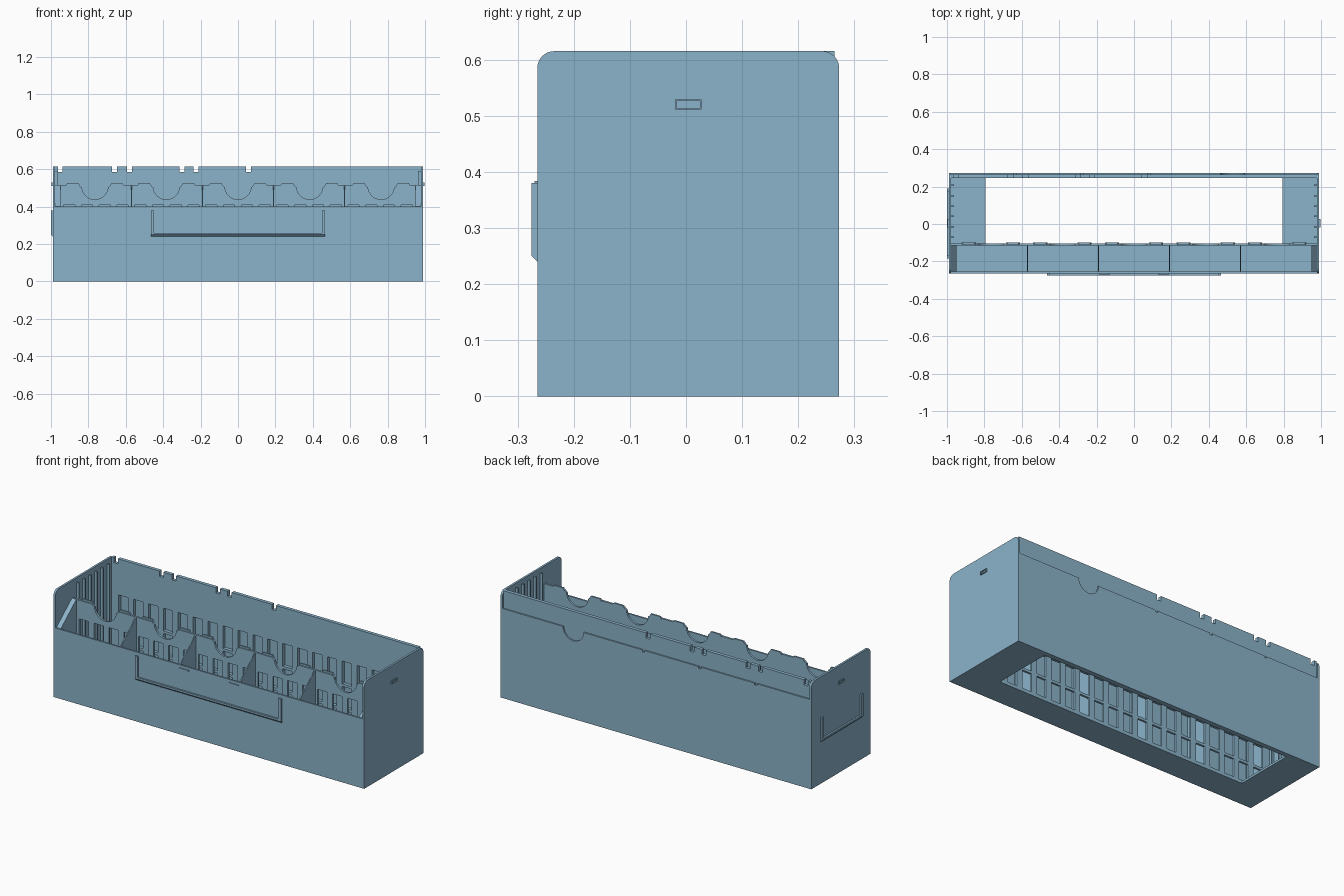
import bpy, bmesh, math

if "Cube" in bpy.data.objects:
    bpy.data.objects.remove(bpy.data.objects["Cube"])

mat = bpy.data.materials.new("slate_blue")
mat.diffuse_color = (0.26, 0.45, 0.59, 1)
mat.use_nodes = True
mat.node_tree.nodes["Principled BSDF"].inputs["Base Color"].default_value = mat.diffuse_color


def prism(bm, pts, axis, lo, hi):
    """Extrude a 2D outline along an axis (x: pts=(y,z), y: pts=(x,z), z: pts=(x,y))."""
    def place(p, d):
        return {"x": (d, p[0], p[1]), "y": (p[0], d, p[1]), "z": (p[0], p[1], d)}[axis]
    a = [bm.verts.new(place(p, lo)) for p in pts]
    b = [bm.verts.new(place(p, hi)) for p in pts]
    n = len(pts)
    bm.faces.new(a)
    bm.faces.new(b[::-1])
    for i in range(n):
        j = (i + 1) % n
        bm.faces.new((a[j], a[i], b[i], b[j]))


def box(bm, x0, x1, y0, y1, z0, z1):
    prism(bm, [(x0, y0), (x1, y0), (x1, y1), (x0, y1)], "z", z0, z1)


def finish(bm, name):
    bmesh.ops.recalc_face_normals(bm, faces=bm.faces)
    me = bpy.data.meshes.new(name)
    bm.to_mesh(me)
    bm.free()
    me.materials.append(mat)
    ob = bpy.data.objects.new(name, me)
    bpy.context.collection.objects.link(ob)
    return ob


def arc(cx, cz, r, a0, a1, n=20):
    return [(cx + r * math.cos(math.radians(a0 + (a1 - a0) * i / n)),
             cz + r * math.sin(math.radians(a0 + (a1 - a0) * i / n))) for i in range(n + 1)]


def slots(centres, width, top, depth):
    """Square notches along a top edge, listed left to right."""
    pts = []
    for c in sorted(centres):
        pts += [(c - width / 2, top), (c - width / 2, top - depth),
                (c + width / 2, top - depth), (c + width / 2, top)]
    return pts


W, FRONT, BACK, TOP = 0.99, -0.265, 0.273, 0.615
INNER = 0.978                 # inner face of the end walls
RIM, LEDGE = 0.40, 0.515      # front rim and back ledge heights
PITCH, SLOT, COLS = 0.095, 0.06, 20
ROWS = [0.0, 0.02, 0.125, 0.14, 0.262, 0.277, 0.408, 0.42]


def lattice(bm, y0, y1):
    """Upright bars and cross rails leaving rows of tall openings."""
    for i in range(COLS + 1):
        c = (i - COLS / 2) * PITCH
        h = (PITCH - SLOT) / 2
        x0, x1 = c - h, c + h
        if i == 0:
            x0 = -INNER
        if i == COLS:
            x1 = INNER
        box(bm, x0, x1, y0, y1, 0, ROWS[-1])
    for i in range(COLS):
        x0 = (i - COLS / 2) * PITCH + (PITCH - SLOT) / 2
        for z0, z1 in zip(ROWS[::2], ROWS[1::2]):
            box(bm, x0, x0 + SLOT, y0, y1, z0, z1)


# Floor with a long opening
bm = bmesh.new()
box(bm, -W, W, FRONT, -0.11, 0, 0.012)
box(bm, -W, W, 0.245, BACK, 0, 0.012)
for x0, x1 in ((-W, -0.795), (0.795, W)):
    box(bm, x0, x1, -0.11, 0.245, 0, 0.012)
finish(bm, "floor")

# Front wall
bm = bmesh.new()
box(bm, -W, W, FRONT, FRONT + 0.01, 0, RIM)
finish(bm, "front_wall")

# End walls with rounded top corners, guide ribs and a small slot frame
r = 0.03
outline = ([(FRONT, 0), (BACK, 0)] + arc(BACK - r, TOP - r, r, 0, 90, 8)
           + arc(FRONT + r, TOP - r, r, 90, 180, 8))
for s, side in ((-1, "left"), (1, "right")):
    bm = bmesh.new()
    prism(bm, outline, "x", s * INNER, s * W)
    finish(bm, side + "_end_wall")

    bm = bmesh.new()
    for k in range(6):
        y = 0.207 - k * 0.0555
        box(bm, *sorted((s * 0.962, s * INNER)), y - 0.004, y + 0.004, 0.012, 0.59)
    finish(bm, side + "_guide_ribs")

    bm = bmesh.new()
    xs = sorted((s * W, s * (W + 0.006)))
    for y0, y1, z0, z1 in ((-0.02, 0.028, 0.511, 0.514), (-0.02, 0.028, 0.526, 0.529),
                           (-0.02, -0.017, 0.514, 0.526), (0.025, 0.028, 0.514, 0.526)):
        box(bm, *xs, y0, y1, z0, z1)
    finish(bm, side + "_slot_frame")

    # Sloped end block of the front trough
    bm = bmesh.new()
    prism(bm, [(FRONT + 0.01, 0.012), (-0.115, 0.012), (-0.115, LEDGE), (FRONT + 0.01, RIM)],
          "x", s * 0.95, s * INNER)
    finish(bm, side + "_trough_block")

# Back wall: plain outer skin with a thumb notch
bm = bmesh.new()
skin = ([(W, 0), (-W, 0), (-W, LEDGE)] + slots((-0.635, -0.278, 0.08), 0.015, LEDGE, 0.01)
        + arc(0.527, LEDGE, 0.065, 180, 360) + [(W, LEDGE)])
prism(bm, skin, "y", 0.265, BACK)
finish(bm, "back_outer_skin")

# Back wall: inner lattice and notched upper band
bm = bmesh.new()
lattice(bm, 0.245, 0.265)
band = ([(INNER, ROWS[-1]), (-INNER, ROWS[-1]), (-INNER, TOP)]
        + slots((-0.95, -0.66, -0.58, -0.3, -0.225, 0.057), 0.026, TOP, 0.03)
        + [(INNER, TOP)])
prism(bm, band, "y", 0.245, 0.265)
finish(bm, "back_inner_wall")

# Middle panel: lattice below, finger scoops and raised tabs above
SCOOPS = [-0.765, -0.383, 0, 0.383, 0.765]
bm = bmesh.new()
lattice(bm, -0.115, -0.103)
edge = [(INNER, ROWS[-1]), (-INNER, ROWS[-1]), (-INNER, LEDGE)]
for c in SCOOPS:
    edge += [(c - 0.085, LEDGE), (c - 0.075, LEDGE - 0.01)]
    edge += arc(c, 0.508, 0.07, 184, 356)
    edge += [(c + 0.075, LEDGE - 0.01), (c + 0.085, LEDGE)]
edge.append((INNER, LEDGE))
prism(bm, edge, "y", -0.115, -0.103)
for c in SCOOPS:
    for d in (-0.118, 0.118):
        x = c + d
        prism(bm, [(x - 0.038, LEDGE - 0.004), (x + 0.038, LEDGE - 0.004),
                   (x + 0.03, 0.525), (x - 0.03, 0.525)], "y", -0.109, -0.099)
finish(bm, "middle_panel")

# Trough dividers
bm = bmesh.new()
for x in (-0.57, -0.19, 0.19, 0.57):
    prism(bm, [(FRONT + 0.01, 0.012), (-0.115, 0.012), (-0.115, LEDGE), (FRONT + 0.01, RIM)],
          "x", x - 0.003, x + 0.003)
finish(bm, "trough_dividers")

# Front label holder: open-topped frame with two small clips
bm = bmesh.new()
y0 = FRONT - 0.01
prism(bm, [(FRONT, 0.24), (y0, 0.25), (y0, 0.26), (FRONT, 0.26)], "x", -0.465, 0.465)
for s in (-1, 1):
    box(bm, *sorted((s * 0.448, s * 0.465)), y0, FRONT, 0.25, 0.38)
    x = s * 0.158
    box(bm, x - 0.03, x + 0.03, FRONT - 0.005, FRONT, 0.378, 0.384)
finish(bm, "front_label_holder")

# Left label holder
bm = bmesh.new()
prism(bm, [(-W, 0.24), (-W - 0.01, 0.25), (-W - 0.01, 0.26), (-W, 0.26)], "y", -0.185, 0.19)
for a, b in ((-0.185, -0.168), (0.173, 0.19)):
    box(bm, -W - 0.01, -W, a, b, 0.25, 0.38)
finish(bm, "left_label_holder")
